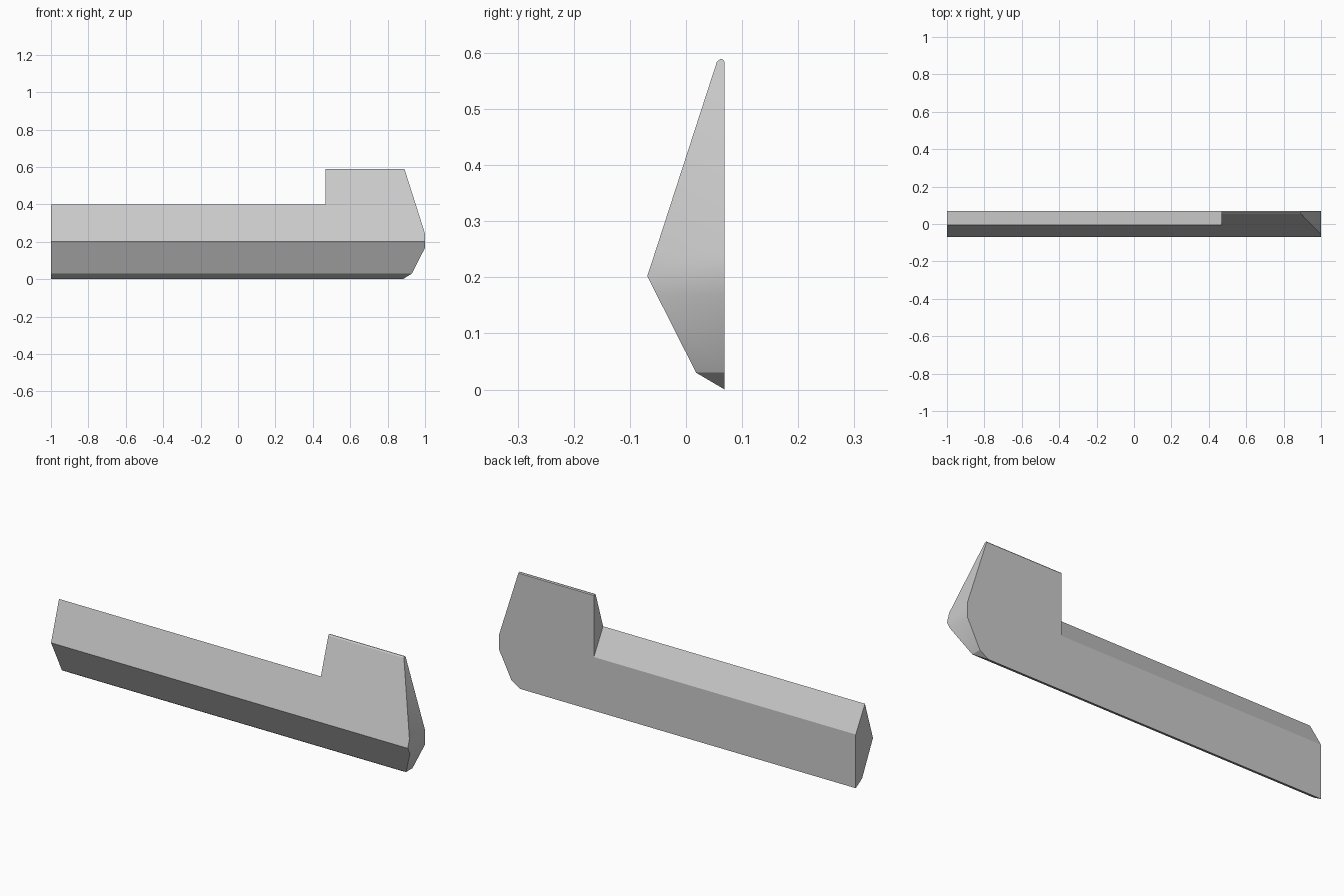
import bpy, bmesh, math
from mathutils import Vector

cube = bpy.data.objects.get("Cube")
if cube:
    bpy.data.objects.remove(cube, do_unlink=True)

grey = bpy.data.materials.new("light_grey")
grey.use_nodes = True
colour = (0.6, 0.6, 0.6, 1)
grey.diffuse_color = colour
grey.node_tree.nodes["Principled BSDF"].inputs["Base Color"].default_value = colour


def extrude_section(section, x0, x1):
    """Sweep a (y, z) section along x."""
    bm = bmesh.new()
    face = bm.faces.new([bm.verts.new((x0, y, z)) for y, z in section])
    ext = bmesh.ops.extrude_face_region(bm, geom=[face])["geom"]
    bmesh.ops.translate(bm, vec=(x1 - x0, 0, 0),
                        verts=[v for v in ext if isinstance(v, bmesh.types.BMVert)])
    bmesh.ops.recalc_face_normals(bm, faces=bm.faces)
    return bm


def make_object(name, bm):
    mesh = bpy.data.meshes.new(name)
    bm.to_mesh(mesh)
    bm.free()
    mesh.materials.append(grey)
    obj = bpy.data.objects.new(name, mesh)
    bpy.context.collection.objects.link(obj)
    return obj


# Full-height bar with a front ridge and a narrow rounded crest
section = [(0.069, 0), (0.018, 0.03), (-0.069, 0.202), (0.055, 0.584),
           (0.061, 0.589), (0.065, 0.589), (0.069, 0.584)]
bm = extrude_section(section, -1, 1.1)

# Facet the right-hand end with planes running front to back
outline = [(0.89, 0.589), (1, 0.243), (1, 0.168), (0.93, 0.03), (0.881, 0)]
for (xa, za), (xb, zb) in zip(outline, outline[1:]):
    cut = bmesh.ops.bisect_plane(
        bm, geom=bm.verts[:] + bm.edges[:] + bm.faces[:], dist=1e-5,
        plane_co=(xa, 0, za), plane_no=Vector((za - zb, 0, xb - xa)),
        clear_outer=True)
    rim = [e for e in cut["geom_cut"] if isinstance(e, bmesh.types.BMEdge)]
    bmesh.ops.holes_fill(bm, edges=rim, sides=0)
bmesh.ops.recalc_face_normals(bm, faces=bm.faces)
body = make_object("hooked_bar", bm)

# Lower the long arm to a roof that slopes towards the back
roof = [(-0.079, 0.528), (0.143, 0.144), (0.143, 0.8), (-0.079, 0.8)]
cutter = make_object("arm_cutter", extrude_section(roof, -1.2, 0.468))
cutter.hide_render = True
mod = body.modifiers.new("arm_cut", "BOOLEAN")
mod.operation = "DIFFERENCE"
mod.solver = "EXACT"
mod.object = cutter
bpy.ops.object.select_all(action="DESELECT")
body.select_set(True)
bpy.context.view_layer.objects.active = body
bpy.ops.object.modifier_apply(modifier=mod.name)
bpy.data.objects.remove(cutter, do_unlink=True)

bpy.ops.object.shade_smooth_by_angle(angle=math.radians(29))
